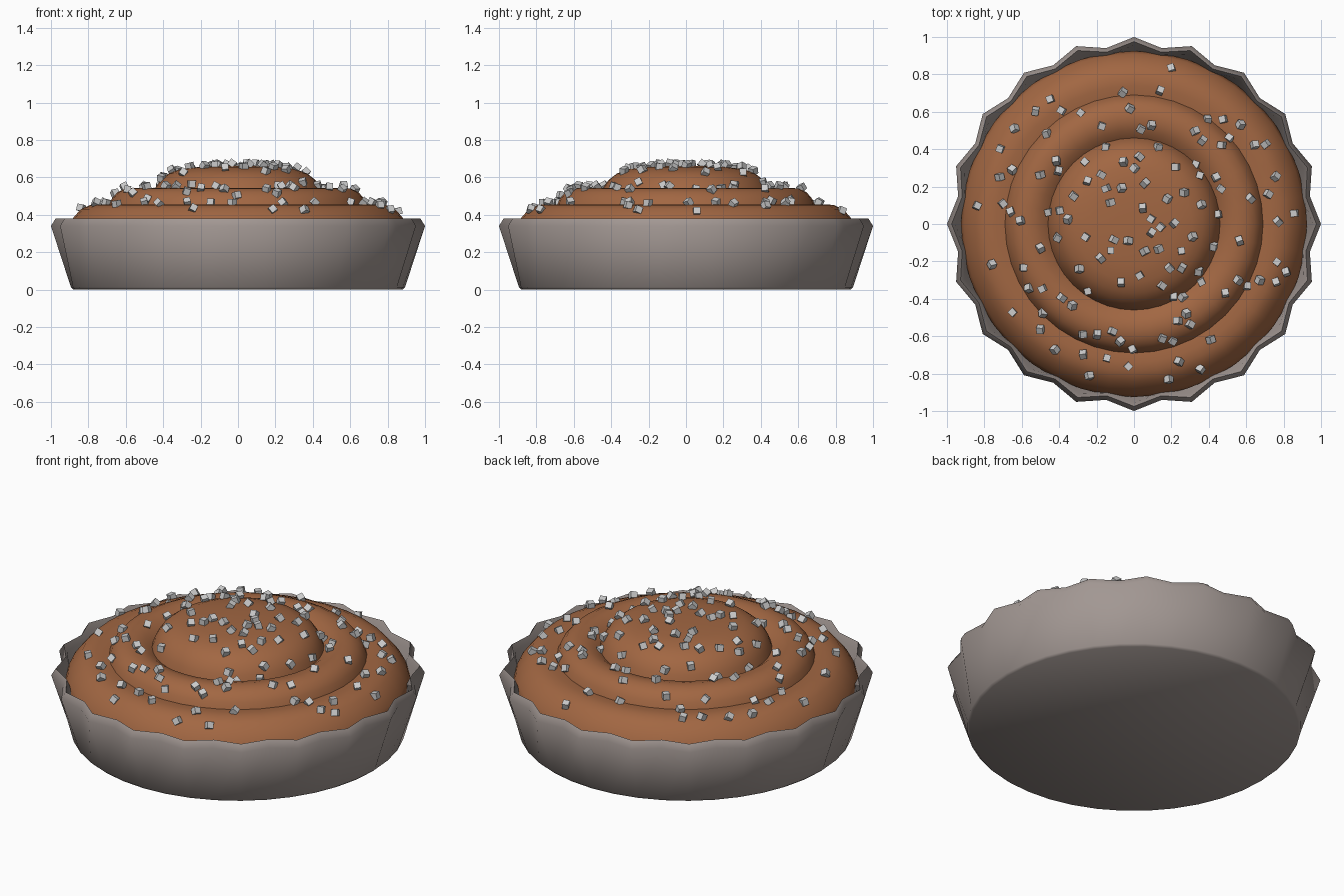
import bpy, bmesh, math, random
from mathutils import Vector, Euler, Matrix

if "Cube" in bpy.data.objects:
    bpy.data.objects.remove(bpy.data.objects["Cube"])

random.seed(4)

def material(name, rgb):
    m = bpy.data.materials.new(name)
    m.diffuse_color = (*rgb, 1)
    m.use_nodes = True
    m.node_tree.nodes["Principled BSDF"].inputs["Base Color"].default_value = m.diffuse_color
    return m

def finish(bm, name, mat=None, angle=None):
    bmesh.ops.recalc_face_normals(bm, faces=bm.faces)
    me = bpy.data.meshes.new(name)
    bm.to_mesh(me)
    bm.free()
    ob = bpy.data.objects.new(name, me)
    bpy.context.collection.objects.link(ob)
    if mat:
        me.materials.append(mat)
    if angle:
        bpy.ops.object.select_all(action='DESELECT')
        ob.select_set(True)
        bpy.context.view_layer.objects.active = ob
        bpy.ops.object.shade_smooth_by_angle(angle=math.radians(angle))
    return ob

def lathe(name, rings, n, mat, angle):
    """Rings are (tip radius, valley radius, z); both ends are capped."""
    bm = bmesh.new()
    loops = []
    for tip, valley, z in rings:
        loops.append([bm.verts.new(((valley if i % 2 else tip) * math.cos(2 * math.pi * i / n),
                                    (valley if i % 2 else tip) * math.sin(2 * math.pi * i / n), z))
                      for i in range(n)])
    for a, b in zip(loops, loops[1:]):
        for i in range(n):
            bm.faces.new((a[i], a[(i + 1) % n], b[(i + 1) % n], b[i]))
    bm.faces.new(loops[0][::-1])
    bm.faces.new(loops[-1])
    return finish(bm, name, mat, angle)

# Fluted dish: round base, twenty scallops at the bevelled rim
dish_mat = material("dish_grey", (0.36, 0.31, 0.29))
lathe("fluted_dish", [(0.88, 0.88, 0), (0.893, 0.893, 0.012), (1.0, 0.952, 0.34),
                      (0.975, 0.93, 0.38), (0.955, 0.915, 0.345), (0.86, 0.86, 0.04)],
      40, dish_mat, 48)

# Filling: three piped tiers as one turned profile
profile = [(0.86, 0.20), (0.91, 0.25), (0.925, 0.30), (0.91, 0.345), (0.88, 0.385), (0.84, 0.43), (0.79, 0.452),
           (0.74, 0.456), (0.69, 0.450), (0.675, 0.485), (0.645, 0.52), (0.60, 0.541), (0.55, 0.543),
           (0.50, 0.53), (0.46, 0.50), (0.445, 0.54), (0.415, 0.585), (0.37, 0.62), (0.31, 0.643),
           (0.22, 0.654), (0.10, 0.66)]
lathe("piped_filling", [(r, r, z) for r, z in profile], 40,
      material("chocolate_brown", (0.36, 0.135, 0.055)), 40)

def height(r):
    for (r1, z1), (r0, z0) in zip(profile, profile[1:]):
        if r0 <= r <= r1 and r1 > r0:
            return z0 + (z1 - z0) * (r - r0) / (r1 - r0)
    return profile[-1][1]

# Sugar crumbs: small tumbled cubes spread over each tier
bm = bmesh.new()
spots = []
for count, r_in, r_out in ((48, 0.0, 0.46), (42, 0.47, 0.69), (36, 0.70, 0.86)):
    placed = 0
    while placed < count:
        r = math.sqrt(random.uniform(r_in ** 2, r_out ** 2))
        a = random.uniform(0, 2 * math.pi)
        p = Vector((r * math.cos(a), r * math.sin(a), height(r) + 0.012))
        if any((p - q).length < 0.055 for q in spots):
            continue
        spots.append(p)
        placed += 1
        turn = Euler([random.uniform(0, 2 * math.pi) for _ in range(3)]).to_matrix().to_4x4()
        bmesh.ops.create_cube(bm, size=0.036, matrix=Matrix.Translation(p) @ turn)
finish(bm, "sugar_crumbs")
